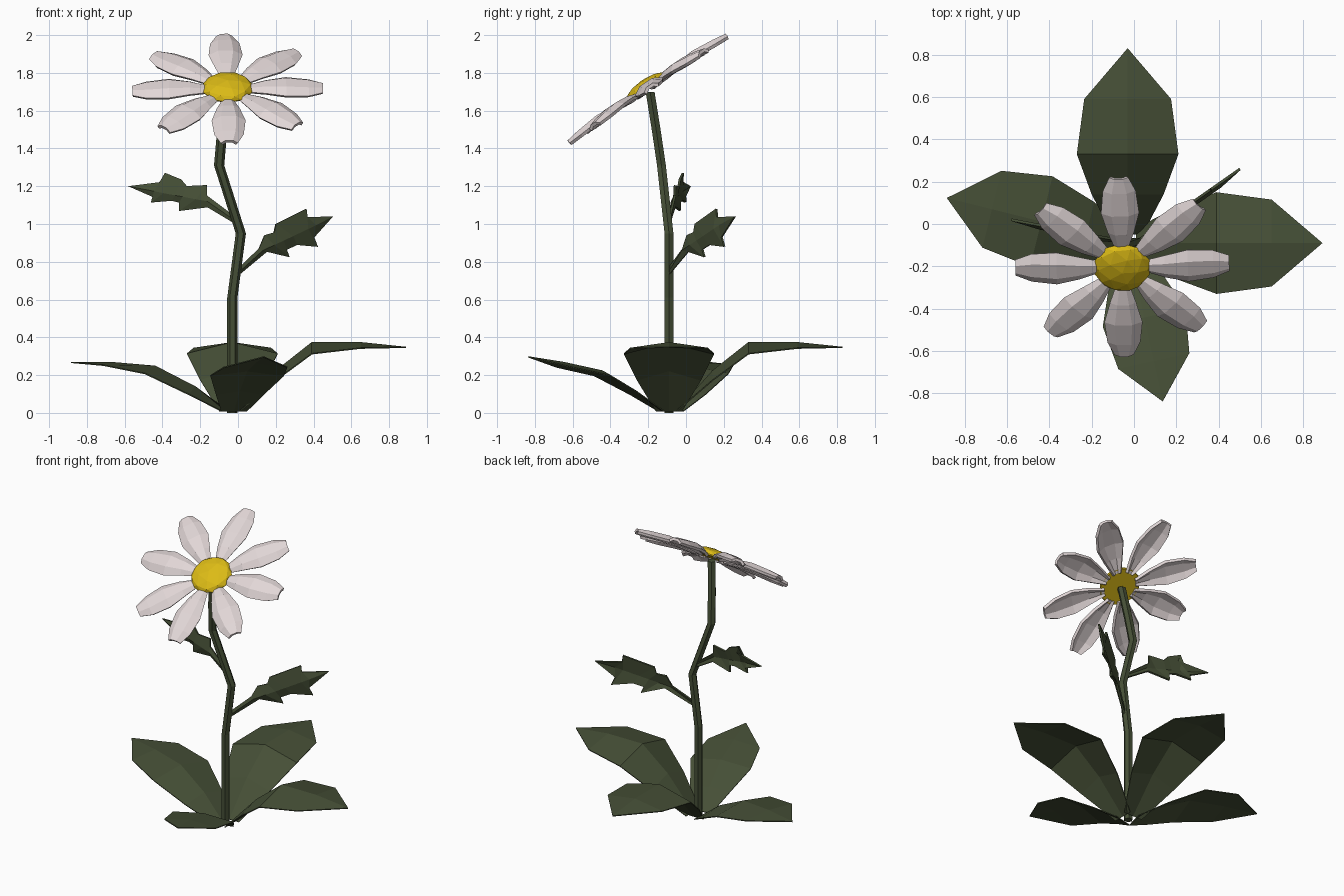
import bpy, bmesh, math
from mathutils import Matrix, Vector

if "Cube" in bpy.data.objects:
    bpy.data.objects.remove(bpy.data.objects["Cube"])


def material(name, rgb):
    m = bpy.data.materials.new(name)
    m.diffuse_color = (*rgb, 1)
    m.use_nodes = True
    m.node_tree.nodes["Principled BSDF"].inputs["Base Color"].default_value = m.diffuse_color
    return m


GREEN = material("leaf green", (0.060, 0.078, 0.037))
WHITE = material("petal white", (0.76, 0.68, 0.68))
YELLOW = material("centre yellow", (0.72, 0.50, 0.008))


def finish(bm, name, mat, thickness=0, offset=-1):
    bmesh.ops.remove_doubles(bm, verts=bm.verts, dist=0.0005)
    me = bpy.data.meshes.new(name)
    bm.to_mesh(me)
    bm.free()
    me.materials.append(mat)
    ob = bpy.data.objects.new(name, me)
    bpy.context.collection.objects.link(ob)
    if thickness:
        mod = ob.modifiers.new("thickness", 'SOLIDIFY')
        mod.thickness = thickness
        mod.offset = offset
    return ob


def loft(bm, rows, closed=False):
    """Skin rows of points with quads; closed rows also get end caps."""
    vs = [[bm.verts.new(p) for p in row] for row in rows]
    n = len(rows[0])
    for a, b in zip(vs, vs[1:]):
        for j in range(n if closed else n - 1):
            k = (j + 1) % n
            bm.faces.new((a[j], b[j], b[k], a[k]))
    if closed:
        bm.faces.new(vs[0])
        bm.faces.new(vs[-1][::-1])
        bmesh.ops.recalc_face_normals(bm, faces=bm.faces)


# Stem: six-sided bent tube
path = [(-0.03, -0.09, 0), (-0.03, -0.09, 0.61), (0.015, -0.09, 0.95),
        (-0.10, -0.13, 1.31), (-0.085, -0.155, 1.48), (-0.06, -0.19, 1.70)]
bm = bmesh.new()
loft(bm, [[(x + 0.027 * math.cos(i * math.pi / 3), y + 0.027 * math.sin(i * math.pi / 3), z)
           for i in range(6)] for x, y, z in path], closed=True)
finish(bm, "stem", GREEN)


# Ground leaves: ridged along the middle, wide then pointed
def ground_leaf(name, angle, stations):
    bm = bmesh.new()
    c, s = math.cos(math.radians(angle)), math.sin(math.radians(angle))
    rows = []
    for d, w, z_mid, z_edge in stations:
        rows.append([(-0.03 + d * c - v * s, -0.09 + d * s + v * c, z)
                     for v, z in ((-w, z_edge), (0, z_mid), (w, z_edge))])
    loft(bm, rows)
    finish(bm, name, GREEN, 0.006)


tall = [(0.04, 0.07, 0.012, 0.012), (0.23, 0.17, 0.225, 0.175), (0.42, 0.24, 0.375, 0.315),
        (0.68, 0.205, 0.375, 0.345), (0.92, 0, 0.35, 0.35)]
ground_leaf("back_ground_leaf", 90, tall)
ground_leaf("right_ground_leaf", 0, tall)
ground_leaf("left_ground_leaf", 166,
            [(0.04, 0.07, 0.012, 0.012), (0.2, 0.15, 0.14, 0.10), (0.42, 0.22, 0.25, 0.21),
             (0.66, 0.187, 0.27, 0.255), (0.88, 0, 0.27, 0.27)])
ground_leaf("front_ground_leaf", -77.5,
            [(0.04, 0.07, 0.012, 0.012), (0.18, 0.13, 0.12, 0.10), (0.36, 0.2, 0.225, 0.20),
             (0.57, 0.172, 0.27, 0.245), (0.765, 0, 0.30, 0.30)])


# Lobed stem leaves: upright blades, outline given in x and z, y follows x
def lobed_leaf(name, upper, lower, ribs, slope):
    bm = bmesh.new()
    fold = Vector((slope, -1, 0)).normalized() * 0.015
    rows = []
    for i, (u, r, l) in enumerate(zip(upper, ribs, lower)):
        pts = [Vector((x, -0.09 + slope * x, z)) for x, z in (l, r, u)]
        if 0 < i < len(ribs) - 1:
            pts[1] += fold
        rows.append(pts)
    loft(bm, rows)
    finish(bm, name, GREEN, 0.012, 0)


lobed_leaf("right_stem_leaf",
           [(0, .765), (.11, .87), (.14, .94), (.19, .955), (.2, 1.0), (.36, 1.08), (.365, 1.035), (.5, 1.04)],
           [(0, .73), (.15, .855), (.27, .825), (.255, .865), (.31, .89), (.42, .88), (.4, .93), (.5, 1.04)],
           [(0, .745)] + [(x, .86 + (x - .12) * .474) for x in (.12, .18, .23, .28, .36, .40, .5)], 0.7)
lobed_leaf("left_stem_leaf",
           [(-.02, 1.04), (-.165, 1.15), (-.165, 1.205), (-.27, 1.2), (-.3, 1.235), (-.385, 1.27),
            (-.37, 1.225), (-.58, 1.2)],
           [(-.01, 1.0), (-.16, 1.09), (-.31, 1.07), (-.31, 1.115), (-.35, 1.125), (-.46, 1.115),
            (-.45, 1.145), (-.58, 1.2)],
           [(-.015, 1.02)] + [(x, 1.12 - (x + .16) * .19) for x in (-.16, -.22, -.29, -.33, -.39, -.44, -.58)],
           -0.19)

# Flower head frame: tilted towards the front
head = Matrix.Translation((-0.055, -0.205, 1.72)) @ Matrix.Rotation(math.radians(34), 4, 'X')

# Petals: eight arched strips with bent-down sides
profile = [(0.10, 0.03, 0.0), (0.20, 0.062, 0.018), (0.31, 0.09, 0.024),
           (0.43, 0.078, 0.012), (0.505, 0.045, 0.0)]
bm = bmesh.new()
for angle in (2, 44, 92, 140, 181, 228, 271, 317):
    turn = head @ Matrix.Rotation(math.radians(angle), 4, 'Z')
    loft(bm, [[turn @ Vector((r, w * f, h + (0.006 if abs(f) < 1 else -0.25 * w)))
               for f in (-1, -0.45, 0.45, 1)] for r, w, h in profile])
finish(bm, "petals", WHITE, 0.018)

# Flower centre: faceted dome with a flat back
bm = bmesh.new()
bmesh.ops.create_icosphere(bm, subdivisions=2, radius=1)
cut = bmesh.ops.bisect_plane(bm, geom=bm.verts[:] + bm.edges[:] + bm.faces[:], plane_co=(0, 0, -0.15),
                             plane_no=(0, 0, -1), clear_outer=True)
bmesh.ops.contextual_create(bm, geom=[e for e in cut["geom_cut"] if isinstance(e, bmesh.types.BMEdge)])
bmesh.ops.transform(bm, matrix=head @ Matrix.Diagonal((0.135, 0.135, 0.05, 1)), verts=bm.verts)
bmesh.ops.recalc_face_normals(bm, faces=bm.faces)
finish(bm, "flower_centre", YELLOW)
